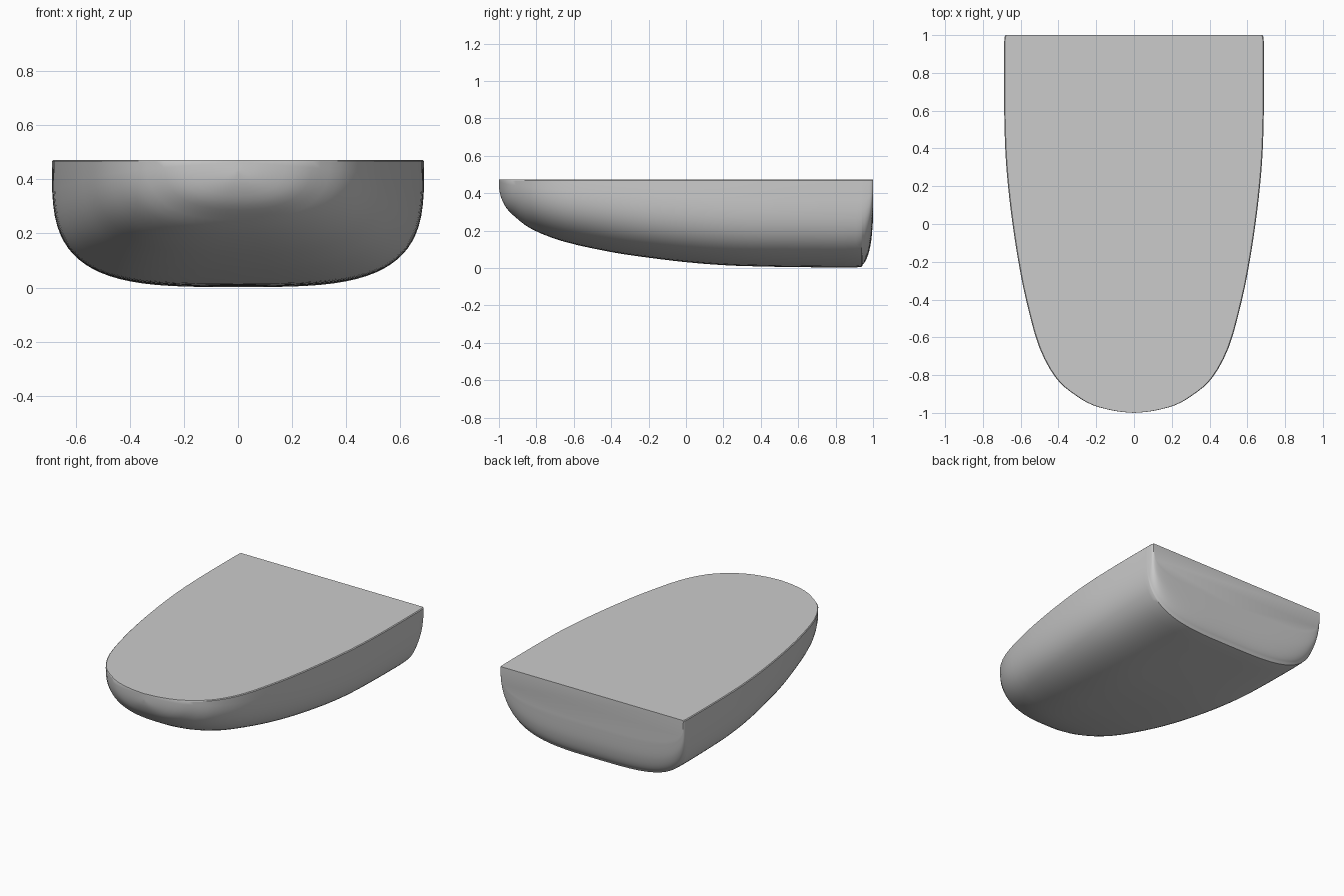
import bpy, bmesh, math

cube = bpy.data.objects.get("Cube")
if cube:
    bpy.data.objects.remove(cube, do_unlink=True)

DECK = 0.472      # deck height
RIM = 0.005       # small softened rim
SIDE = 20         # steps from rim to keel
SUB = 3           # steps between stations

# Stations from bow to transom: y, half width, keel height, section fullness
STATIONS = [
    (-1.0, 0.0, 0.43, 2.4), (-0.99, 0.10, 0.38, 2.4), (-0.96, 0.215, 0.32, 2.5),
    (-0.91, 0.305, 0.27, 2.5), (-0.82, 0.41, 0.205, 2.6), (-0.65, 0.503, 0.14, 2.8),
    (-0.4, 0.572, 0.085, 3.0), (-0.2, 0.612, 0.055, 3.2), (0.0, 0.643, 0.031, 3.3),
    (0.2, 0.667, 0.015, 3.4), (0.4, 0.682, 0.008, 3.5), (0.65, 0.688, 0.004, 3.5),
    (0.91, 0.688, 0.003, 3.5), (0.945, 0.688, 0.018, 3.5), (0.968, 0.687, 0.055, 3.5),
    (0.984, 0.686, 0.11, 3.5), (0.993, 0.684, 0.17, 3.5), (1.0, 0.68, 0.26, 3.5),
]


def spline(a, b, c, d, t):
    return 0.5 * (2 * b + (c - a) * t + (2 * a - 5 * b + 4 * c - d) * t ** 2
                  + (3 * b - a - 3 * c + d) * t ** 3)


def smooth_stations(pts):
    out = []
    last = len(pts) - 1
    for i in range(last):
        quad = [pts[max(0, min(last, i + k))] for k in (-1, 0, 1, 2)]
        for s in range(SUB):
            out.append([spline(*vals, s / SUB) for vals in zip(*quad)])
    return out + [list(pts[-1])]


def section(y, w, keel, n):
    """Rounded U from the left rim, under the keel, to the right rim."""
    w = max(w, 0.0)
    depth = DECK - RIM - keel
    half = []
    for i in range(SIDE + 1):
        a = math.pi / 2 * i / SIDE
        x = w * max(math.cos(a), 0.0) ** (2 / n)
        half.append((x if i < SIDE else 0.0, y, DECK - RIM - depth * math.sin(a) ** (2 / n)))
    half.insert(0, (max(w - RIM, 0.0), y, DECK))
    return half + [(-x, yy, z) for x, yy, z in reversed(half[:-1])]


# Hull skin
bm = bmesh.new()
rings = [[bm.verts.new(p) for p in section(*s)] for s in smooth_stations(STATIONS)]
for r0, r1 in zip(rings, rings[1:]):
    for i in range(len(r0) - 1):
        bm.faces.new((r0[i], r0[i + 1], r1[i + 1], r1[i]))

# Flat transom and flat deck
bm.faces.new(rings[-1])
for r0, r1 in zip(rings, rings[1:]):
    bm.faces.new((r0[0], r1[0], r1[-1], r0[-1]))
bmesh.ops.remove_doubles(bm, verts=bm.verts, dist=0.0005)
bmesh.ops.recalc_face_normals(bm, faces=bm.faces)

mesh = bpy.data.meshes.new("hull")
bm.to_mesh(mesh)
bm.free()
hull = bpy.data.objects.new("hull", mesh)
bpy.context.collection.objects.link(hull)

# Plain grey
grey = bpy.data.materials.new("light grey")
grey.use_nodes = True
colour = (0.6, 0.6, 0.6, 1.0)
grey.diffuse_color = colour
grey.node_tree.nodes["Principled BSDF"].inputs["Base Color"].default_value = colour
mesh.materials.append(grey)

# Smooth skin with sharp rim
bpy.ops.object.select_all(action='DESELECT')
hull.select_set(True)
bpy.context.view_layer.objects.active = hull
bpy.ops.object.shade_smooth_by_angle(angle=math.radians(30))
